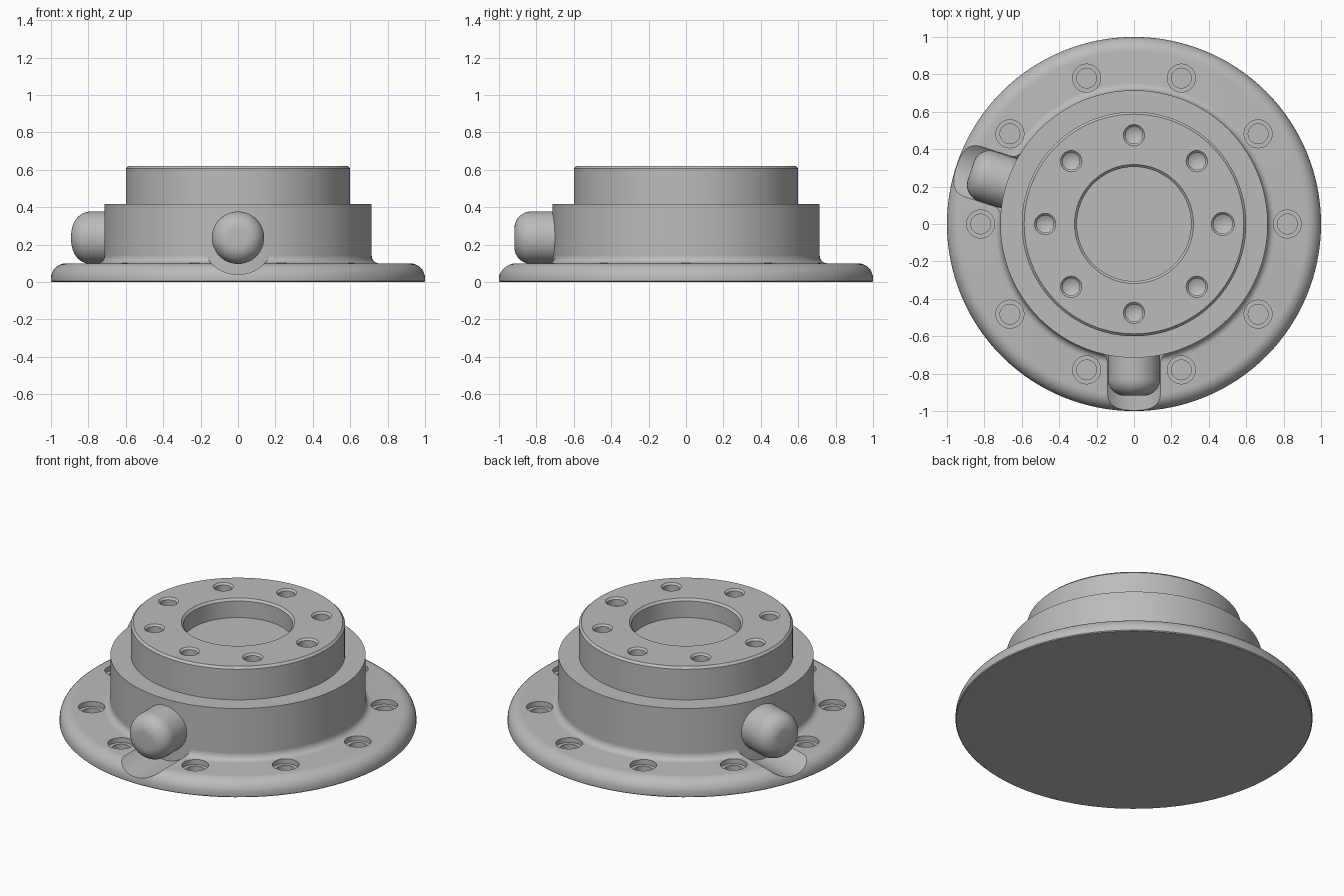
import bpy, bmesh
from math import sin, cos, pi, radians
from mathutils import Matrix, Vector

cube = bpy.data.objects.get("Cube")
if cube:
    bpy.data.objects.remove(cube)

grey = bpy.data.materials.new("plain grey")
grey.use_nodes = True
grey.diffuse_color = (0.5, 0.5, 0.5, 1)
grey.node_tree.nodes["Principled BSDF"].inputs["Base Color"].default_value = (0.5, 0.5, 0.5, 1)


def arc(cx, cz, r, a0, a1, n=8):
    """Profile points along an arc, angles in degrees."""
    steps = [radians(a0 + (a1 - a0) * i / n) for i in range(n + 1)]
    return [(cx + r * cos(a), cz + r * sin(a)) for a in steps]


def lathe(bm, profile, segments, matrix=Matrix()):
    """Revolve a profile of (radius, height) points about z, then place it."""
    part = bmesh.new()
    verts = [part.verts.new((r, 0, z)) for r, z in profile]
    edges = [part.edges.new(pair) for pair in zip(verts, verts[1:])]
    bmesh.ops.spin(part, geom=verts + edges, axis=(0, 0, 1), cent=(0, 0, 0),
                   angle=2 * pi, steps=segments)
    bmesh.ops.remove_doubles(part, verts=part.verts, dist=0.0001)
    bmesh.ops.recalc_face_normals(part, faces=part.faces)
    part.transform(matrix)
    mesh = bpy.data.meshes.new("part")
    part.to_mesh(mesh)
    part.free()
    bm.from_mesh(mesh)
    bpy.data.meshes.remove(mesh)


def make(name, bm):
    mesh = bpy.data.meshes.new(name)
    bm.to_mesh(mesh)
    bm.free()
    obj = bpy.data.objects.new(name, mesh)
    bpy.context.collection.objects.link(obj)
    mesh.materials.append(grey)
    return obj


def activate(obj):
    bpy.ops.object.select_all(action='DESELECT')
    obj.select_set(True)
    bpy.context.view_layer.objects.active = obj


def carve(obj, bm):
    """Subtract the cutter mesh from the object."""
    cutter = make("cutter", bm)
    cutter.hide_render = True
    mod = obj.modifiers.new("carve", 'BOOLEAN')
    mod.operation, mod.solver, mod.object = 'DIFFERENCE', 'EXACT', cutter
    activate(obj)
    bpy.ops.object.modifier_apply(modifier=mod.name)
    bpy.data.objects.remove(cutter)


def smooth(obj):
    activate(obj)
    bpy.ops.object.shade_smooth_by_angle(angle=radians(30))


def polar(radius, degrees, z):
    a = radians(degrees)
    return Matrix.Translation((radius * cos(a), radius * sin(a), z))


def radial(degrees, z):
    """Turn local z into an outward horizontal direction."""
    return (Matrix.Translation((0, 0, z)) @ Matrix.Rotation(radians(degrees), 4, 'Z')
            @ Matrix.Rotation(pi / 2, 4, 'Y'))


KNOB_ANGLES = (-90, 162)
KNOB_Z = 0.237

# Flange with rounded rim and a fillet up to the hub
bm = bmesh.new()
lathe(bm, [(0, 0), (0.995, 0), (1, 0.005)] + arc(0.92, 0.02, 0.08, 0, 90)
      + arc(0.755, 0.14, 0.04, -90, -180, 6) + [(0, 0.14)], 128)
flange = make("flange", bm)

# Stepped bolt holes around the flange
bm = bmesh.new()
for i in range(10):
    lathe(bm, [(0, -0.07), (0.053, -0.07), (0.053, -0.03), (0.075, -0.03),
               (0.075, 0.05), (0, 0.05)], 32, polar(0.82, 36 * i, 0.1))
carve(flange, bm)

# Clearance grooves under the knobs
bm = bmesh.new()
for angle in KNOB_ANGLES:
    lathe(bm, [(0, 0.66), (0.197, 0.66), (0.197, 1.1), (0, 1.1)], 64, radial(angle, KNOB_Z))
carve(flange, bm)
smooth(flange)

# Two-step hub with a shallow chamfered centre bore
bm = bmesh.new()
lathe(bm, [(0, 0.02), (0.715, 0.02), (0.715, 0.418), (0.6, 0.418), (0.6, 0.607),
           (0.587, 0.62), (0.318, 0.62), (0.305, 0.607), (0.305, 0.505), (0, 0.505)], 128)
hub = make("hub", bm)

# Countersunk screw holes around the bore
bm = bmesh.new()
for i in range(8):
    r = 0.062 if i == 0 else 0.057
    lathe(bm, [(0, -0.075), (r - 0.011, -0.05), (r - 0.011, -0.011), (r, 0),
               (r, 0.05), (0, 0.05)], 32, polar(0.475, 45 * i, 0.62))
carve(hub, bm)
smooth(hub)

# Rounded side knobs
for name, angle in zip(("front_knob", "right_knob"), KNOB_ANGLES):
    bm = bmesh.new()
    lathe(bm, [(0, 0.6), (0.14, 0.6)] + arc(0.05, 0.828, 0.09, 0, 90, 10) + [(0, 0.918)],
          48, radial(angle, KNOB_Z))
    smooth(make(name, bm))
